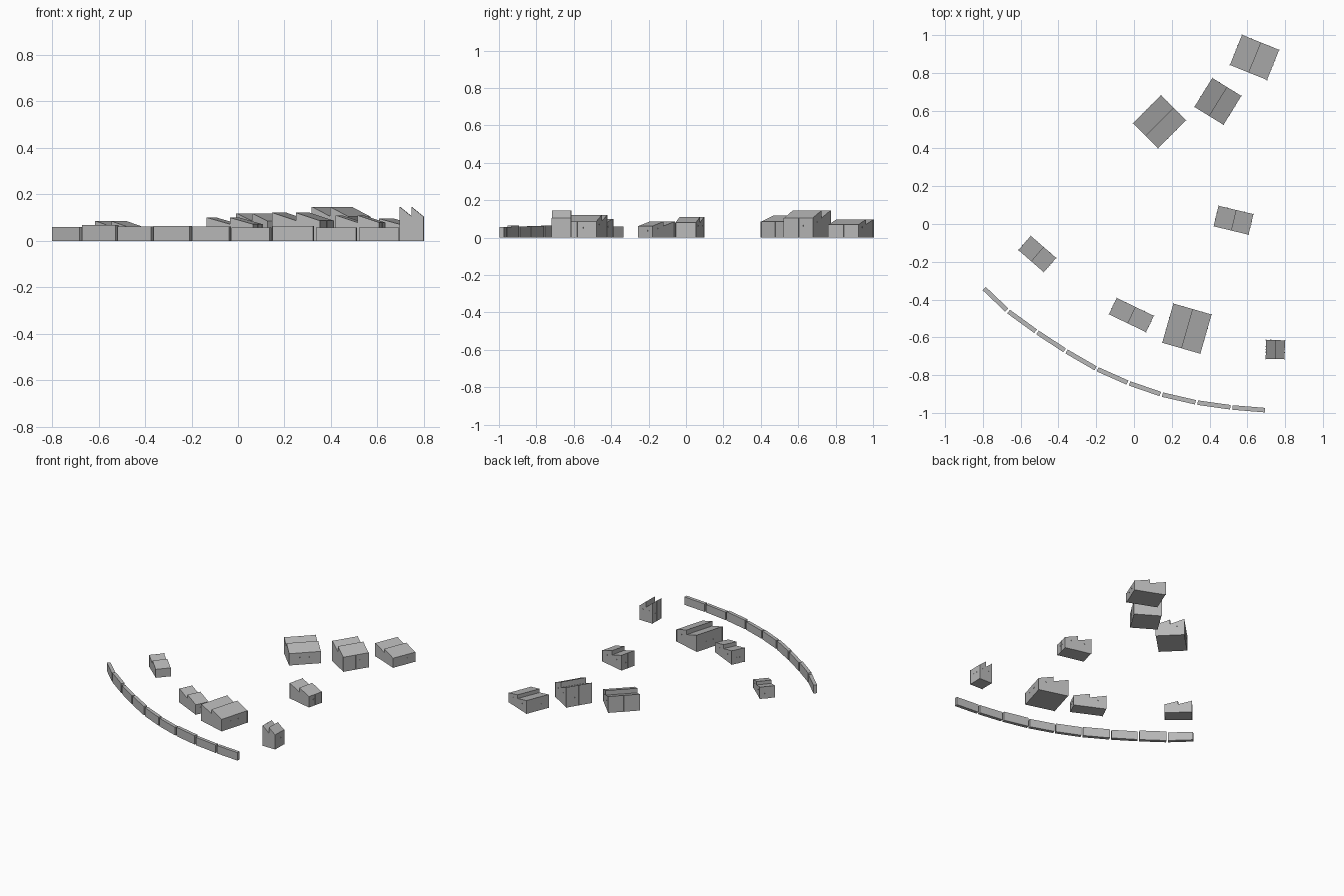
import bpy
import math
from mathutils import Matrix, Vector

cube = bpy.data.objects.get("Cube")
if cube:
    bpy.data.objects.remove(cube, do_unlink=True)


def make_material(name, value):
    mat = bpy.data.materials.new(name)
    mat.use_nodes = True
    color = (value, value, value, 1)
    mat.diffuse_color = color
    mat.node_tree.nodes["Principled BSDF"].inputs["Base Color"].default_value = color
    return mat


concrete = make_material("light grey concrete", 0.48)


def extrude_profile(name, profile, depth, matrix):
    """Extrude an x-z outline along y, centred on y = 0."""
    n = len(profile)
    verts = [(x, y, z) for y in (-depth / 2, depth / 2) for x, z in profile]
    faces = [tuple(range(n)), tuple(reversed(range(n, 2 * n)))]
    faces += [(i, i + n, (i + 1) % n + n, (i + 1) % n) for i in range(n)]
    mesh = bpy.data.meshes.new(name)
    mesh.from_pydata(verts, [], faces)
    mesh.validate()
    mesh.materials.append(concrete)
    obj = bpy.data.objects.new(name, mesh)
    obj.matrix_world = matrix
    bpy.context.collection.objects.link(obj)
    return obj


def box(name, size, center, matrix):
    w, d, h = size
    outline = [(-w / 2, -h / 2), (w / 2, -h / 2), (w / 2, h / 2), (-w / 2, h / 2)]
    return extrude_profile(name, outline, d, matrix @ Matrix.Translation(center))


def workshop(name, x, y, width, depth, angle, peak):
    """Building with two sawtooth roof bays and slim wall trim."""
    place = Matrix.Translation((x, y, 0)) @ Matrix.Rotation(math.radians(angle), 4, "Z")
    w, eave = width / 2, peak * 0.72
    profile = [(-w, 0), (w, 0), (w, eave), (0, peak), (0, eave), (-w, peak)]
    extrude_profile(name + "_body", profile, depth, place)
    for side, top in ((-1, peak), (1, eave)):
        # Corner posts and the centre post of each long wall
        for end in (-1, 0, 1):
            box(name + "_post", (0.004, 0.004, top),
                (side * w, end * depth / 2, top / 2), place)
        # Small vents beside the centre post
        for end in (-1, 1):
            box(name + "_side_vent", (0.004, 0.006, 0.006),
                (side * w, end * depth * 0.15, eave * 0.6), place)
        # Small vents on the rear gable
        box(name + "_rear_vent", (0.006, 0.004, 0.006),
            (side * w * 0.5, depth / 2, eave * 0.8), place)


# Workshops: x, y, width, depth, angle, peak height
workshops = {
    "far_workshop": (0.638, 0.882, 0.212, 0.172, -22, 0.096),
    "tall_workshop": (0.444, 0.649, 0.181, 0.18, -31.7, 0.146),
    "diagonal_workshop": (0.135, 0.542, 0.187, 0.21, -45, 0.118),
    "middle_workshop": (0.527, 0.02, 0.19, 0.112, -13.5, 0.11),
    "small_workshop": (-0.512, -0.159, 0.178, 0.1, -41, 0.085),
    "narrow_workshop": (-0.014, -0.482, 0.218, 0.096, -25.6, 0.1),
    "large_workshop": (0.28, -0.554, 0.21, 0.216, -16, 0.121),
    "gate_workshop": (0.748, -0.665, 0.1, 0.1, -1, 0.146),
}
for name, values in workshops.items():
    workshop(name, *values)

# Curved boundary wall built of straight segments with narrow gaps
joints = [(-0.797, -0.338), (-0.669, -0.46), (-0.516, -0.571), (-0.362, -0.672),
          (-0.198, -0.767), (-0.029, -0.842), (0.145, -0.902), (0.331, -0.945),
          (0.516, -0.971), (0.7, -0.986)]
heights = [0.06, 0.068, 0.061, 0.064, 0.061, 0.058, 0.064, 0.057, 0.057]
for start, end, height in zip(joints, joints[1:], heights):
    a, b = Vector(start), Vector(end)
    run, mid = b - a, (a + b) / 2
    place = Matrix.Translation((mid.x, mid.y, 0)) @ Matrix.Rotation(
        math.atan2(run.y, run.x), 4, "Z")
    box("boundary_wall", (run.length - 0.012, 0.024, height), (0, 0, height / 2), place)
